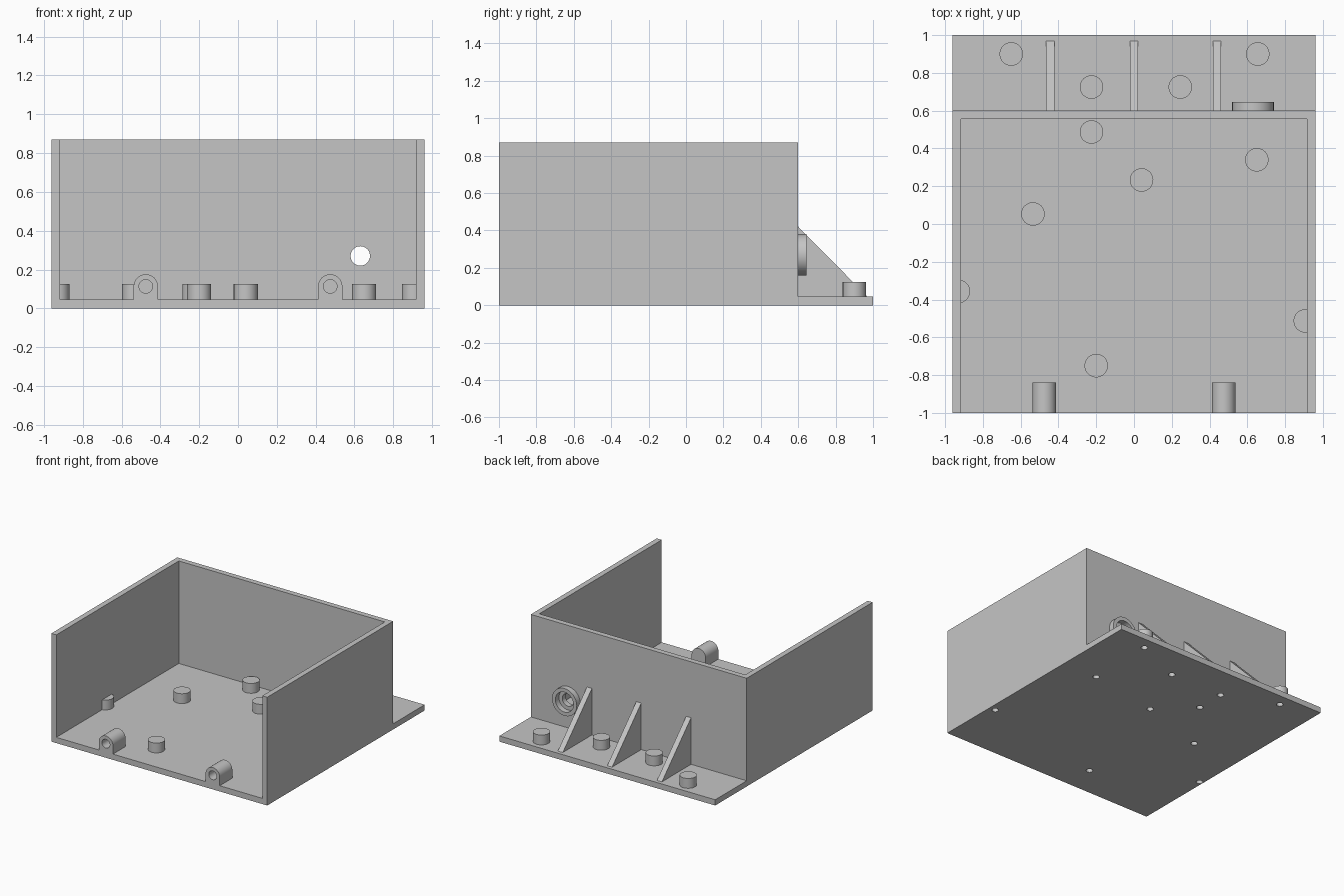
import bpy, bmesh, math
from mathutils import Matrix, Vector

cube = bpy.data.objects.get("Cube")
if cube:
    bpy.data.objects.remove(cube, do_unlink=True)

grey = bpy.data.materials.new("plain grey")
grey.use_nodes = True
colour = (0.56, 0.56, 0.56, 1)
grey.diffuse_color = colour
grey.node_tree.nodes["Principled BSDF"].inputs["Base Color"].default_value = colour

W, FLOOR, TOP, T = 0.96, 0.046, 0.87, 0.044   # half width, floor, wall top, wall
BACK = 0.6                                    # outside of the back wall


def finish(name, bm):
    bmesh.ops.recalc_face_normals(bm, faces=bm.faces)
    mesh = bpy.data.meshes.new(name)
    bm.to_mesh(mesh)
    bm.free()
    mesh.materials.append(grey)
    obj = bpy.data.objects.new(name, mesh)
    bpy.context.collection.objects.link(obj)
    return obj


def add_prism(bm, points, direction):
    face = bm.faces.new([bm.verts.new(p) for p in points])
    ext = bmesh.ops.extrude_face_region(bm, geom=[face])
    moved = [v for v in ext["geom"] if isinstance(v, bmesh.types.BMVert)]
    bmesh.ops.translate(bm, verts=moved, vec=Vector(direction))


def add_cylinder(bm, centre, radius, depth, along_y=False, sides=48):
    matrix = Matrix.Translation(centre)
    if along_y:
        matrix = matrix @ Matrix.Rotation(math.pi / 2, 4, "X")
    bmesh.ops.create_cone(bm, cap_ends=True, segments=sides, radius1=radius,
                          radius2=radius, depth=depth, matrix=matrix)


def box(name, low, high):
    bm = bmesh.new()
    (x0, y0, z0), (x1, y1, z1) = low, high
    add_prism(bm, [(x0, y0, z0), (x1, y0, z0), (x1, y1, z0), (x0, y1, z0)],
              (0, 0, z1 - z0))
    return finish(name, bm)


def combine(obj, tool, operation, keep=False):
    mod = obj.modifiers.new("combine", "BOOLEAN")
    mod.operation, mod.solver, mod.object = operation, "EXACT", tool
    bpy.context.view_layer.objects.active = obj
    bpy.ops.object.modifier_apply(modifier=mod.name)
    if not keep:
        bpy.data.objects.remove(tool, do_unlink=True)


def smooth(obj):
    bpy.ops.object.select_all(action="DESELECT")
    obj.select_set(True)
    bpy.context.view_layer.objects.active = obj
    bpy.ops.object.shade_smooth_by_angle(angle=math.radians(30))


# Tray: side profile of walls and rear ledge, hollowed out and open at the front
bm = bmesh.new()
profile = [(-1, 0), (1, 0), (1, FLOOR), (BACK, FLOOR), (BACK, TOP), (-1, TOP)]
add_prism(bm, [(-W, y, z) for y, z in profile], (2 * W, 0, 0))
tray = finish("tray", bm)
combine(tray, box("hollow", (T - W, -2, FLOOR), (W - T, BACK - T, 2)), "DIFFERENCE")

# Round standoffs, trimmed where they meet the side walls
spots = [(-0.65, 0.9), (0.655, 0.9), (-0.225, 0.725), (0.245, 0.725),
         (-0.225, 0.487), (0.65, 0.34), (0.04, 0.233), (-0.535, 0.053),
         (-0.2, -0.75), (-0.93, -0.357), (0.907, -0.513)]
bm = bmesh.new()
for x, y in spots:
    add_cylinder(bm, (x, y, 0.08), 0.062, 0.09)
standoffs = finish("standoffs", bm)
combine(standoffs, box("trim", (T / 2 - W, -2, 0), (W - T / 2, 2, 1)), "INTERSECT")

# Blind screw holes from below
bm = bmesh.new()
for x, y in spots:
    add_cylinder(bm, (x, y, 0), 0.025, 0.2, sides=24)
screws = finish("screw_holes", bm)
combine(tray, screws, "DIFFERENCE", keep=True)
combine(standoffs, screws, "DIFFERENCE")

# Cable hole and its collar on the back wall
CX, CZ = 0.63, 0.27
bm = bmesh.new()
add_cylinder(bm, (CX, BACK, CZ), 0.05, 0.4, True)
combine(tray, finish("cable_hole", bm), "DIFFERENCE")
bm = bmesh.new()
add_cylinder(bm, (CX, BACK + 0.0225, CZ), 0.11, 0.045, True)
collar = finish("cable_collar", bm)
bm = bmesh.new()
add_cylinder(bm, (CX, BACK, CZ), 0.08, 0.4, True)
combine(collar, finish("collar_bore", bm), "DIFFERENCE")

# Front hinge lugs: arched blocks with a blind hole
LZ, LR = 0.113, 0.0625
for side, x in (("right", -0.475), ("left", 0.475)):
    arch = [(x + LR * math.cos(a), -1, LZ + LR * math.sin(a))
            for a in (math.pi * i / 24 for i in range(25))]
    bm = bmesh.new()
    add_prism(bm, arch + [(x - LR, -1, FLOOR), (x + LR, -1, FLOOR)], (0, 0.16, 0))
    lug = finish(side + "_lug", bm)
    bm = bmesh.new()
    add_cylinder(bm, (x, -1, LZ), 0.035, 0.26, True)
    combine(lug, finish("lug_hole", bm), "DIFFERENCE")
    smooth(lug)

# Triangular ribs bracing the back wall
for name, x in (("right", -0.443), ("middle", 0), ("left", 0.439)):
    bm = bmesh.new()
    add_prism(bm, [(x - T / 2, BACK, FLOOR), (x - T / 2, 0.97, FLOOR),
                   (x - T / 2, BACK, 0.42)], (T, 0, 0))
    finish(name + "_rib", bm)

for obj in (tray, standoffs, collar):
    smooth(obj)
